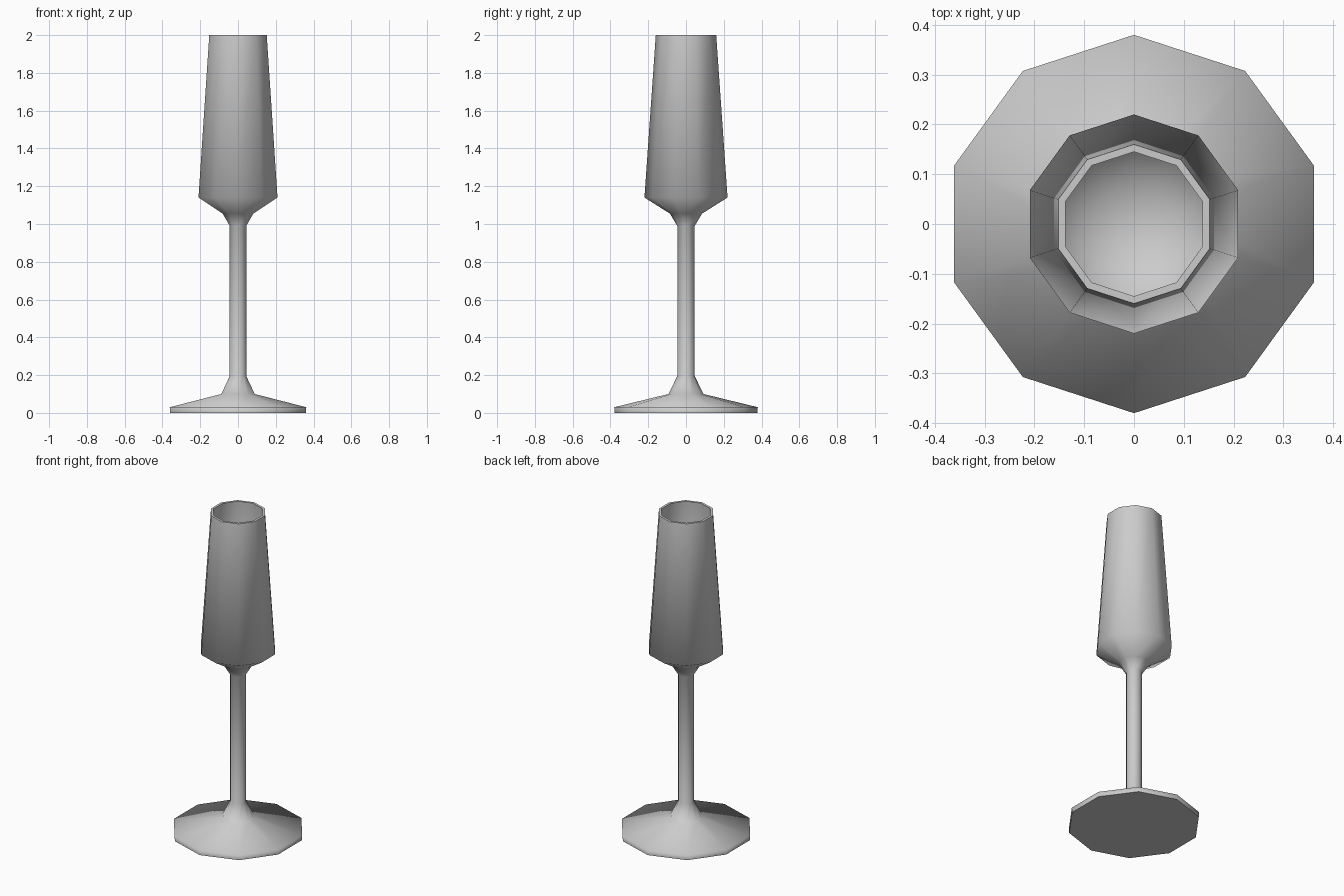
import bpy, bmesh
from math import pi, cos, sin, radians

if "Cube" in bpy.data.objects:
    bpy.data.objects.remove(bpy.data.objects["Cube"])

SIDES = 10


def lathe(name, profile):
    """Revolve (radius, z) points round z; corners lie on the y axis."""
    bm = bmesh.new()
    rings = []
    for r, z in profile:
        if r == 0:
            rings.append([bm.verts.new((0, 0, z))] * SIDES)
        else:
            angles = [pi / 2 + 2 * pi * i / SIDES for i in range(SIDES)]
            rings.append([bm.verts.new((r * cos(a), r * sin(a), z)) for a in angles])
    for low, high in zip(rings, rings[1:]):
        for i in range(SIDES):
            j = (i + 1) % SIDES
            corners = dict.fromkeys([low[i], low[j], high[j], high[i]])
            bm.faces.new(list(corners))
    bmesh.ops.recalc_face_normals(bm, faces=bm.faces)
    mesh = bpy.data.meshes.new(name)
    bm.to_mesh(mesh)
    bm.free()
    obj = bpy.data.objects.new(name, mesh)
    bpy.context.collection.objects.link(obj)
    return obj


foot = [(0, 0), (0.378, 0.0), (0.38, 0.03), (0.093, 0.10)]
stem = [(0.046, 0.195), (0.046, 0.99), (0.085, 1.055)]
bowl_outside = [(0.22, 1.14), (0.16, 2.0)]
bowl_inside = [(0.145, 2.0), (0.203, 1.15), (0.08, 1.075), (0, 1.06)]

# One continuous turned piece: foot, stem and hollow bowl
glass = lathe("flute_glass", foot + stem + bowl_outside + bowl_inside)
bpy.context.view_layer.objects.active = glass
glass.select_set(True)
bpy.ops.object.shade_smooth_by_angle(angle=radians(80))
